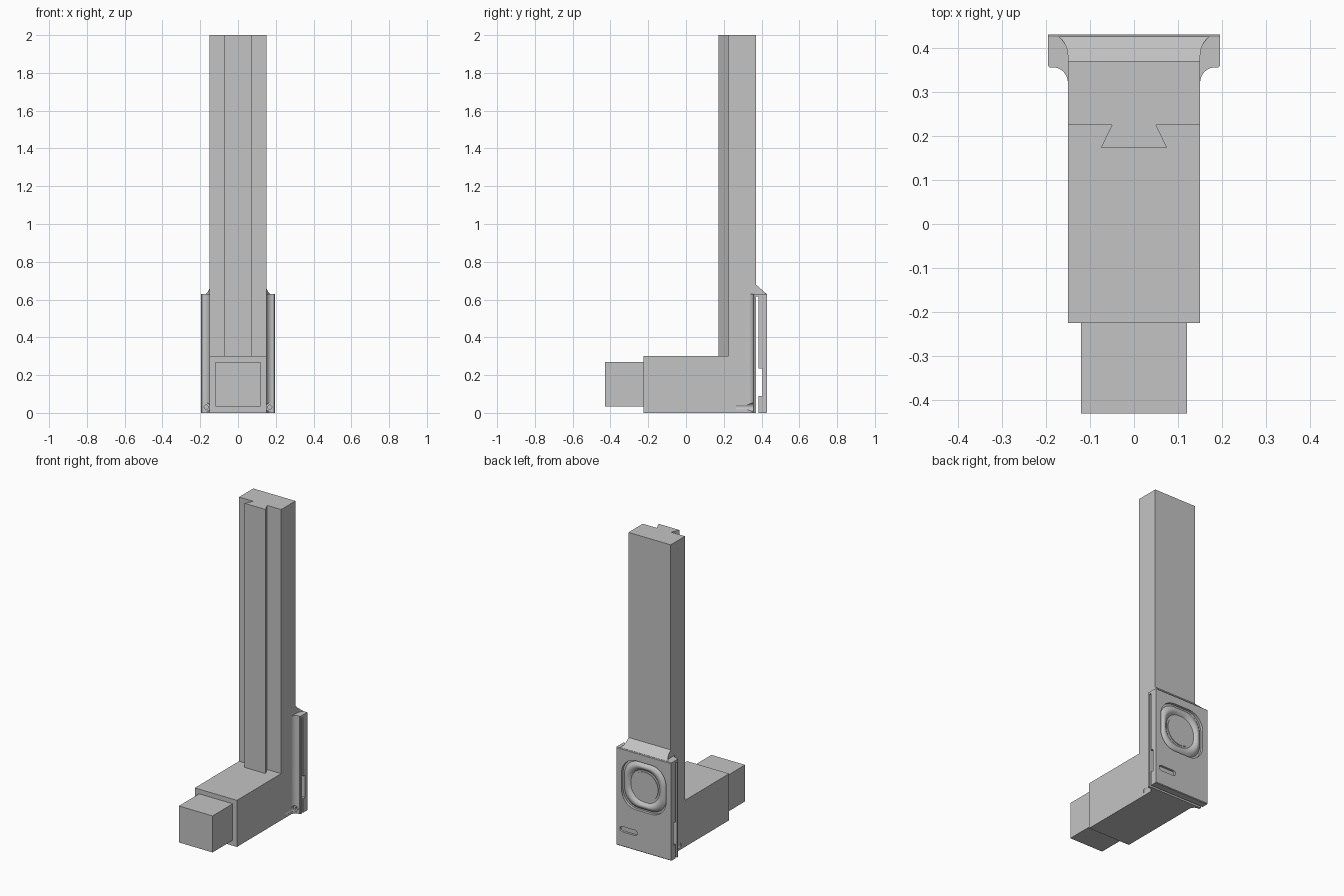
import bpy, bmesh, math
from mathutils import Vector

if "Cube" in bpy.data.objects:
    bpy.data.objects.remove(bpy.data.objects["Cube"])

grey = bpy.data.materials.new("plain grey")
grey.diffuse_color = (0.55, 0.55, 0.55, 1)
grey.use_nodes = True
grey.node_tree.nodes["Principled BSDF"].inputs["Base Color"].default_value = grey.diffuse_color


def make(name, bm):
    bmesh.ops.recalc_face_normals(bm, faces=bm.faces)
    me = bpy.data.meshes.new(name)
    bm.to_mesh(me)
    bm.free()
    me.materials.append(grey)
    ob = bpy.data.objects.new(name, me)
    bpy.context.collection.objects.link(ob)
    return ob


def activate(ob):
    bpy.ops.object.select_all(action='DESELECT')
    ob.select_set(True)
    bpy.context.view_layer.objects.active = ob


def extrude(name, pts, axis, a, b):
    """Extrude a closed profile along an axis ('x' takes y,z; 'y' takes x,z; 'z' takes x,y)."""
    def place(p, c):
        return {'x': (c, *p), 'y': (p[0], c, p[1]), 'z': (*p, c)}[axis]
    bm = bmesh.new()
    lo = [bm.verts.new(place(p, a)) for p in pts]
    hi = [bm.verts.new(place(p, b)) for p in pts]
    n = len(pts)
    bm.faces.new(lo)
    bm.faces.new(hi)
    for i in range(n):
        bm.faces.new((lo[i], lo[(i + 1) % n], hi[(i + 1) % n], hi[i]))
    return make(name, bm)


def loft(name, rings):
    """Closed solid through a list of rings of points."""
    bm = bmesh.new()
    vs = [[bm.verts.new(p) for p in r] for r in rings]
    n = len(vs[0])
    for r, s in zip(vs, vs[1:]):
        for i in range(n):
            bm.faces.new((r[i], r[(i + 1) % n], s[(i + 1) % n], s[i]))
    bm.faces.new(vs[0])
    bm.faces.new(vs[-1])
    return make(name, bm)


def cut(ob, cutter):
    m = ob.modifiers.new("cut", 'BOOLEAN')
    m.operation, m.solver, m.object = 'DIFFERENCE', 'EXACT', cutter
    activate(ob)
    bpy.ops.object.modifier_apply(modifier=m.name)


def smooth(ob):
    activate(ob)
    bpy.ops.object.shade_smooth_by_angle(angle=math.radians(32))


def circle_ring(x, z, r, y, n=32):
    return [(x + r * math.cos(k * math.tau / n), y, z + r * math.sin(k * math.tau / n))
            for k in range(n)]


# L-shaped body: upright column and foot
BACK = 0.37
body = extrude("column_and_foot", [(-0.225, 0), (BACK, 0), (BACK, 2), (0.225, 2),
                                   (0.225, 0.3), (-0.225, 0.3)], 'x', -0.15, 0.15)

# dovetail rail up the front of the column
extrude("dovetail_rail", [(-0.05, 0.225), (-0.075, 0.173), (0.075, 0.173), (0.05, 0.225)],
        'z', 0.3, 2)

# square plug at the front
extrude("front_plug", [(-0.12, 0.035), (0.12, 0.035), (0.12, 0.27), (-0.12, 0.27)],
        'y', -0.43, -0.225)

# side flanges with a concave fillet and a screw counterbore at the foot
fillet = [(0.183 - 0.033 * math.cos(t), 0.32 + 0.035 * math.sin(t))
          for t in [k * math.pi / 2 / 10 for k in range(11)]]
for side, label in ((-1, "left"), (1, "right")):
    pts = [(side * x, y) for x, y in fillet + [(0.191, 0.355), (0.195, 0.359),
                                               (0.195, BACK), (0.15, BACK)]]
    flange = extrude(label + "_flange", pts, 'z', 0, 0.63)
    cx = side * 0.168
    bore = loft("bore_cutter", [circle_ring(cx, 0.03, r, y) for r, y in
                                ((0.022, 0.266), (0.022, 0.357), (0.011, 0.357), (0.011, 0.4))])
    cut(flange, bore)
    cut(body, bore)
    bpy.data.objects.remove(bore)
    smooth(flange)

# back cover, hanging from its top edge with a gap behind the column
cover = extrude("back_cover", [(BACK, 0.615), (0.385, 0.615), (0.385, 0.235), (0.405, 0.235),
                               (0.405, 0.09), (0.385, 0.09), (0.385, 0), (0.426, 0),
                               (0.43, 0.004), (0.43, 0.626), (0.426, 0.63), (BACK, 0.63)],
                'x', -0.195, 0.195)


def rounded_square(half, rad, n=64):
    out = []
    for k in range(n):
        a = (k + 0.5) * math.tau / n
        c, s = math.cos(a), math.sin(a)
        out.append(Vector((math.copysign(half - rad, c) + rad * c,
                           math.copysign(half - rad, s) + rad * s)))
    return out


# recessed round pad with a raised soft ring around it
outer = rounded_square(0.158, 0.105)
inner = rounded_square(0.093, 0.093)
steps = [(0, 0.45), (0, 0.413), (0.15, 0.413)]
steps += [(0.15 + 0.7 * k / 10, 0.413 + 0.015 * math.sin(math.pi * k / 10)) for k in range(1, 11)]
steps += [(1, 0.413), (1.0, 0.417)]
rings = []
for t, y in steps:
    rings.append([(p.x, y, 0.42 + p.y) for p in (o.lerp(i, t) for o, i in zip(outer, inner))])
pad = loft("pad_cutter", rings)
cut(cover, pad)
bpy.data.objects.remove(pad)

# small pill-shaped recess below the pad
pill_pts = []
for k in range(24):
    a = (k + 0.5) * math.tau / 24
    pill_pts.append((0.108 + math.copysign(0.045, math.cos(a)) + 0.017 * math.cos(a),
                     0.112 + 0.017 * math.sin(a)))
pill = extrude("pill_cutter", pill_pts, 'y', 0.416, 0.45)
cut(cover, pill)
bpy.data.objects.remove(pill)
smooth(cover)

# sloped shoulder joining column and cover, flaring outwards
sections = []
for k in range(9):
    t = k / 8
    x, y, z = 0.15 + 0.02 * t ** 3, BACK + 0.055 * t, 0.68 - 0.049 * t
    sections.append([(-x, y, 0.63), (x, y, 0.63), (x, y, z), (-x, y, z)])
smooth(loft("sloped_shoulder", sections))
